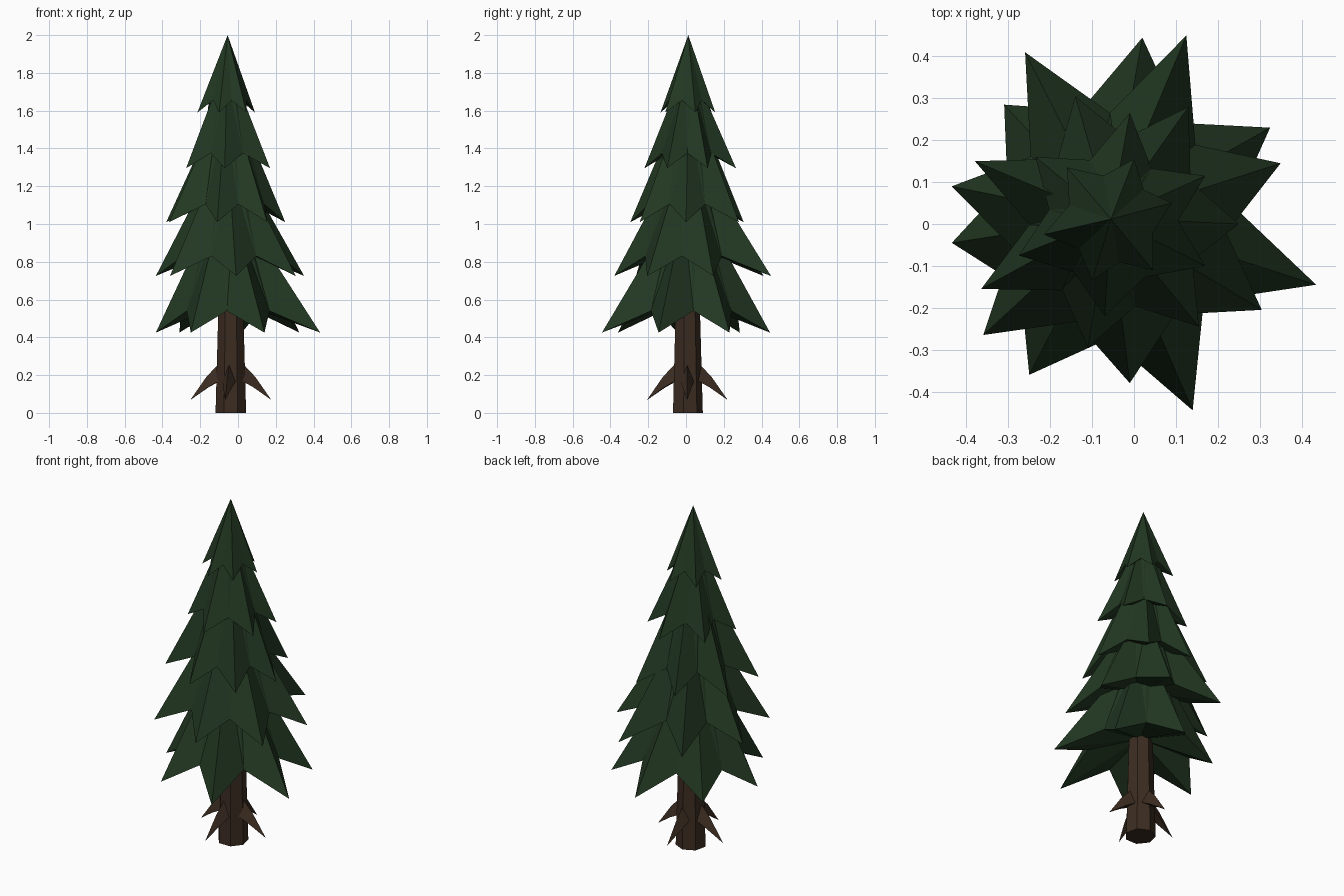
import bpy
import bmesh
from math import atan2, cos, sin, radians, pi
from mathutils import Vector

cube = bpy.data.objects.get("Cube")
if cube:
    bpy.data.objects.remove(cube, do_unlink=True)


def make_material(name, rgb):
    mat = bpy.data.materials.new(name)
    mat.use_nodes = True
    color = (*rgb, 1.0)
    mat.diffuse_color = color
    bsdf = mat.node_tree.nodes["Principled BSDF"]
    bsdf.inputs["Base Color"].default_value = color
    bsdf.inputs["Roughness"].default_value = 0.9
    return mat


green = make_material("pine green", (0.016, 0.039, 0.016))
brown = make_material("bark brown", (0.044, 0.025, 0.015))


def finish(bm, name, mat):
    bmesh.ops.recalc_face_normals(bm, faces=bm.faces)
    mesh = bpy.data.meshes.new(name)
    bm.to_mesh(mesh)
    bm.free()
    mesh.materials.append(mat)
    obj = bpy.data.objects.new(name, mesh)
    bpy.context.collection.objects.link(obj)


def polar(center, radius, angle, z):
    return Vector((center[0] + radius * cos(angle),
                   center[1] + radius * sin(angle), z))


def bough_tier(name, center, tips, tip_z, notch_r, notch_z, top_r, top_z):
    """Star-shaped skirt: drooping tips, raised notches, hollowed underside."""
    bm = bmesh.new()
    count = len(tips)
    angles = [atan2(y - center[1], x - center[0]) for x, y in tips]
    rim, top = [], []
    for i, (x, y) in enumerate(tips):
        # Each notch sits halfway round to the next tip
        gap = (angles[(i + 1) % count] - angles[i]) % (2 * pi)
        middle = angles[i] + gap / 2
        rim.append(bm.verts.new((x, y, tip_z)))
        rim.append(bm.verts.new(polar(center, notch_r, middle, notch_z)))
        if top_r:
            top.append(bm.verts.new(polar(PEAK, top_r, angles[i], top_z)))
            top.append(bm.verts.new(polar(PEAK, top_r, middle, top_z)))
    peak = bm.verts.new((PEAK[0], PEAK[1], top_z))
    hollow = bm.verts.new((center[0], center[1], notch_z + 0.06))
    for i in range(2 * count):
        j = (i + 1) % (2 * count)
        if top_r:
            # Split each panel so the ridge folds stay crisp
            tip, notch = (i, j) if i % 2 == 0 else (j, i)
            bm.faces.new((rim[tip], rim[notch], top[tip]))
            bm.faces.new((rim[notch], top[notch], top[tip]))
            bm.faces.new((top[i], top[j], peak))
        else:
            bm.faces.new((rim[i], rim[j], peak))
        bm.faces.new((rim[j], rim[i], hollow))
    finish(bm, name, green)


# Foliage, from the bottom skirt up to the crown; tips run anticlockwise
PEAK = (-0.055, 0.012)
BASE = (-0.038, 0.006)
bough_tier("bottom_boughs", BASE,
           ((.435, -.145), (.325, .23), (.02, .445), (-.31, .285),
            (-.435, -.045), (-.25, -.36), (.14, -.445)),
           0.425, 0.28, 0.54, 0.085, 1.06)
bough_tier("lower_boughs", BASE,
           ((.35, .145), (.125, .45), (-.26, .41), (-.435, .09),
            (-.36, -.265), (-.01, -.38), (.305, -.205)),
           0.725, 0.26, 0.83, 0.075, 1.32)
bough_tier("middle_boughs", (-0.045, 0.003),
           ((.25, 0), (.13, .28), (-.14, .305), (-.38, .15),
            (-.365, -.155), (-.11, -.295), (.155, -.245)),
           1.01, 0.205, 1.105, 0.06, 1.6)
bough_tier("upper_boughs", (-0.05, 0.008),
           ((.17, .115), (-.01, .265), (-.235, .16), (-.275, -.075),
            (-.07, -.22), (.17, -.1)),
           1.295, 0.155, 1.375, 0.04, 1.78)
bough_tier("crown_boughs", PEAK,
           ((.09, .05), (0, .155), (-.16, .135), (-.215, -.025),
            (-.1, -.135), (.045, -.11)),
           1.59, 0.105, 1.655, 0, 2.0)

# Trunk
bm = bmesh.new()
bmesh.ops.create_cone(bm, cap_ends=True, segments=7, radius1=0.083,
                      radius2=0.058, depth=0.9)
bmesh.ops.translate(bm, verts=bm.verts, vec=(BASE[0], BASE[1], 0.45))
finish(bm, "trunk", brown)


# Drooping dead branches: bent, tapering three-sided spikes
def dead_branch(name, angle):
    bm = bmesh.new()
    side = Vector((-sin(angle), cos(angle), 0))
    rings = []
    for radius, high, low, width in ((.05, .275, .18, .04), (.13, .19, .135, .024)):
        ridge = polar(BASE, radius, angle, high)
        under = polar(BASE, radius - 0.01, angle, low)
        rings.append([bm.verts.new(p) for p in
                      (ridge, under + side * width, under - side * width)])
    tip = bm.verts.new(polar(BASE, 0.215, angle, 0.068))
    for i in range(3):
        j = (i + 1) % 3
        bm.faces.new((rings[0][i], rings[0][j], rings[1][j], rings[1][i]))
        bm.faces.new((rings[1][i], rings[1][j], tip))
    bm.faces.new(rings[0])
    finish(bm, name, brown)


for number, degrees in enumerate((0, 88, 177, 262), 1):
    dead_branch(f"dead_branch_{number}", radians(degrees))
